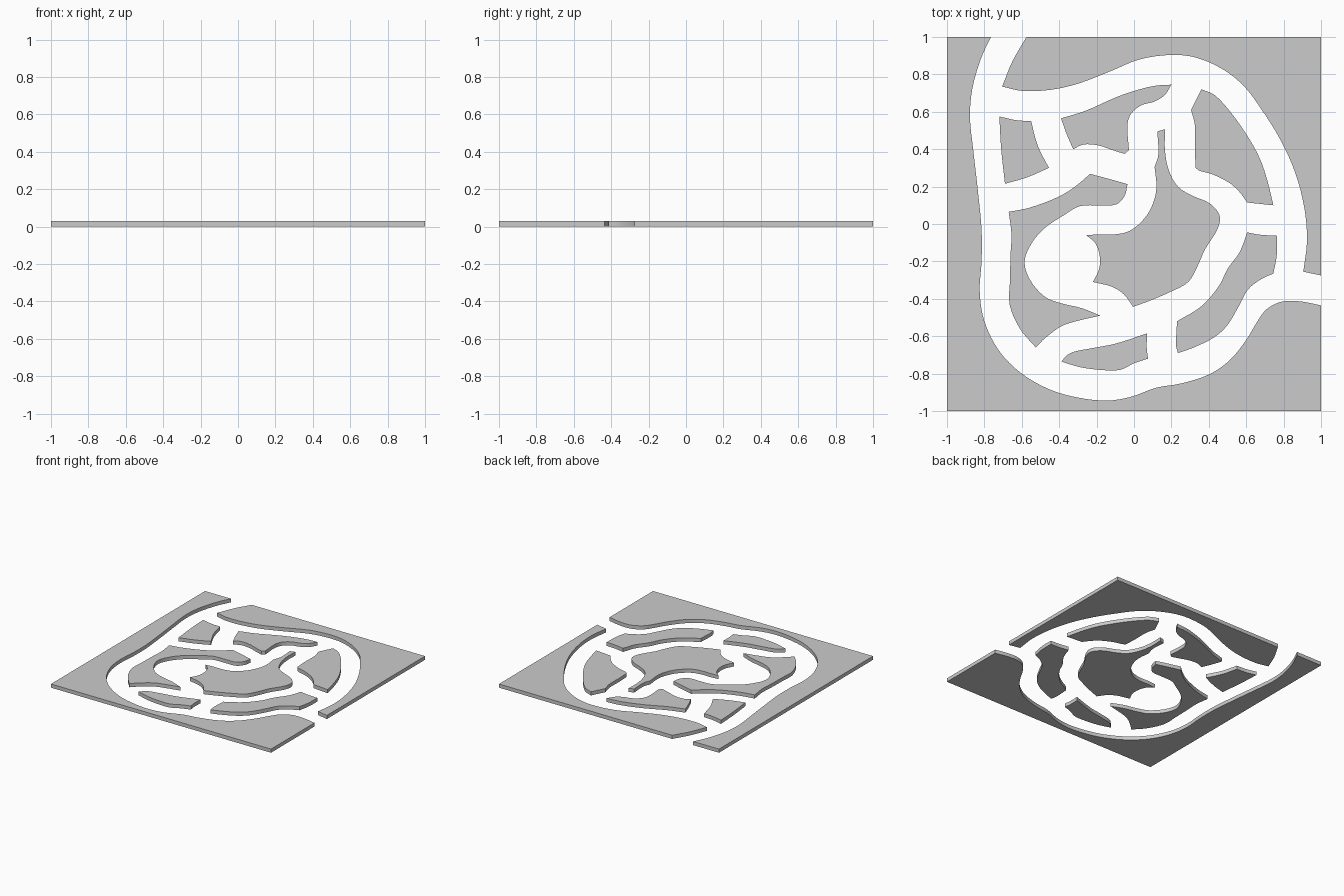
import bpy, bmesh, math
from mathutils import Vector

THICK = 0.03
STEPS = 4


def smooth_run(pts):
    """Catmull-Rom through a run of points, leaving out the last point."""
    p = [Vector(q) for q in pts]
    if len(p) == 2:
        return p[:1]
    p = [2 * p[0] - p[1]] + p + [2 * p[-1] - p[-2]]
    out = []
    for a, b, c, d in zip(p, p[1:], p[2:], p[3:]):
        # tangents limited to the local segment length
        seg = (c - b).length
        m0 = (c - a).normalized() * seg
        m1 = (d - b).normalized() * seg
        for i in range(STEPS):
            t = i / STEPS
            out.append((2*t**3 - 3*t*t + 1) * b + (t**3 - 2*t*t + t) * m0
                       + (3*t*t - 2*t**3) * c + (t**3 - t*t) * m1)
    return out


def plate(name, *runs):
    """Flat plate; every run starts at a sharp corner and flows to the next run."""
    outline = []
    for i, run in enumerate(runs):
        outline += smooth_run(run + [runs[(i + 1) % len(runs)][0]])
    bm = bmesh.new()
    face = bm.faces.new([bm.verts.new((v.x, v.y, 0)) for v in outline])
    ext = bmesh.ops.extrude_face_region(bm, geom=[face], use_keep_orig=True)
    top = [g for g in ext["geom"] if isinstance(g, bmesh.types.BMVert)]
    bmesh.ops.translate(bm, verts=top, vec=(0, 0, THICK))
    bmesh.ops.recalc_face_normals(bm, faces=bm.faces[:])
    bmesh.ops.triangulate(bm, faces=[f for f in bm.faces if len(f.verts) > 4])
    me = bpy.data.meshes.new(name)
    bm.to_mesh(me)
    bm.free()
    ob = bpy.data.objects.new(name, me)
    bpy.context.collection.objects.link(ob)
    bpy.ops.object.select_all(action='DESELECT')
    ob.select_set(True)
    bpy.context.view_layer.objects.active = ob
    bpy.ops.object.shade_smooth_by_angle(angle=math.radians(30))
    return ob


# Outer border, left and bottom
plate("border_lower_left",
      [(-.765, 1), (-.82, .88), (-.865, .72), (-.877, .57), (-.86, .4), (-.835, .18),
       (-.815, -.03), (-.815, -.2), (-.825, -.36), (-.80, -.52), (-.72, -.68),
       (-.6, -.80), (-.45, -.885), (-.3, -.928), (-.145, -.944), (-.02, -.925),
       (.12, -.875), (.25, -.853), (.4, -.805), (.51, -.73), (.60, -.62),
       (.66, -.52), (.71, -.455), (.79, -.415), (.89, -.414)],
      [(1, -.435)], [(1, -1)], [(-1, -1)], [(-1, 1)])

# Outer border, top and right
plate("border_upper_right",
      [(-.575, 1), (-.65, .87)],
      [(-.705, .735), (-.6, .712), (-.45, .717), (-.3, .75), (-.13, .815), (.03, .88),
       (.2, .904), (.33, .89), (.47, .83), (.585, .74), (.68, .615), (.78, .455),
       (.86, .28), (.91, .09), (.925, -.09)],
      [(.905, -.255)], [(1, -.275)], [(1, 1)])

# Islands between the channels
plate("island_upper_left",
      [(-.72, .575), (-.63, .555)],
      [(-.55, .55), (-.515, .42)],
      [(-.455, .3), (-.57, .25)],
      [(-.69, .215), (-.71, .4)])

plate("island_top",
      [(-.39, .565), (-.26, .605), (-.09, .68), (.03, .72), (.12, .74)],
      [(.2, .745), (.165, .69), (.11, .655), (.04, .635), (-.015, .59), (-.035, .53)],
      [(-.027, .395)],
      [(-.05, .375), (-.1, .39), (-.19, .42), (-.27, .425)],
      [(-.325, .4), (-.36, .48)])

plate("island_left",
      [(-.67, .065), (-.555, .088), (-.405, .145), (-.315, .2)],
      [(-.235, .268), (-.13, .24)],
      [(-.035, .213), (-.05, .15), (-.095, .105), (-.18, .1), (-.29, .095),
       (-.37, .05), (-.475, -.02), (-.545, -.1), (-.585, -.2), (-.555, -.3),
       (-.475, -.39), (-.385, -.425), (-.28, -.45)],
      [(-.18, -.49), (-.29, -.515), (-.385, -.545), (-.475, -.61)],
      [(-.525, -.66), (-.61, -.56), (-.665, -.43), (-.663, -.3), (-.66, -.16),
       (-.655, -.055)])

plate("island_centre",
      [(.125, .495)],
      [(.167, .507), (.165, .4), (.185, .29), (.235, .2), (.315, .15), (.405, .11),
       (.458, .045), (.445, -.03), (.38, -.135), (.34, -.225), (.29, -.31),
       (.19, -.365), (.085, -.41)],
      [(-.005, -.443), (-.055, -.375), (-.12, -.335)],
      [(-.22, -.31), (-.188, -.245), (-.182, -.18), (-.205, -.105)],
      [(-.255, -.06), (-.18, -.055), (-.1, -.055), (-.02, -.035), (.06, .035),
       (.105, .12), (.12, .2)],
      [(.11, .305), (.13, .37)])

plate("island_right_upper",
      [(.36, .72), (.43, .69), (.515, .6), (.61, .465), (.675, .345), (.715, .225)],
      [(.745, .1)],
      [(.605, .115), (.565, .17), (.51, .22), (.42, .265), (.35, .285)],
      [(.33, .3), (.325, .4), (.325, .53)],
      [(.305, .61)])

plate("island_right_lower",
      [(.605, -.045), (.67, -.057)],
      [(.765, -.063), (.763, -.17)],
      [(.745, -.265), (.68, -.295), (.61, -.35), (.56, -.44), (.5, -.54), (.43, -.605),
       (.32, -.66)],
      [(.235, -.69), (.225, -.65)],
      [(.23, -.52), (.36, -.44), (.455, -.33), (.5, -.24), (.565, -.15)])

plate("island_bottom",
      [(-.39, -.735), (-.34, -.69), (-.23, -.665), (-.1, -.64)],
      [(.07, -.585), (.068, -.66)],
      [(.075, -.72), (0, -.745), (-.075, -.78), (-.18, -.78), (-.29, -.765)])
